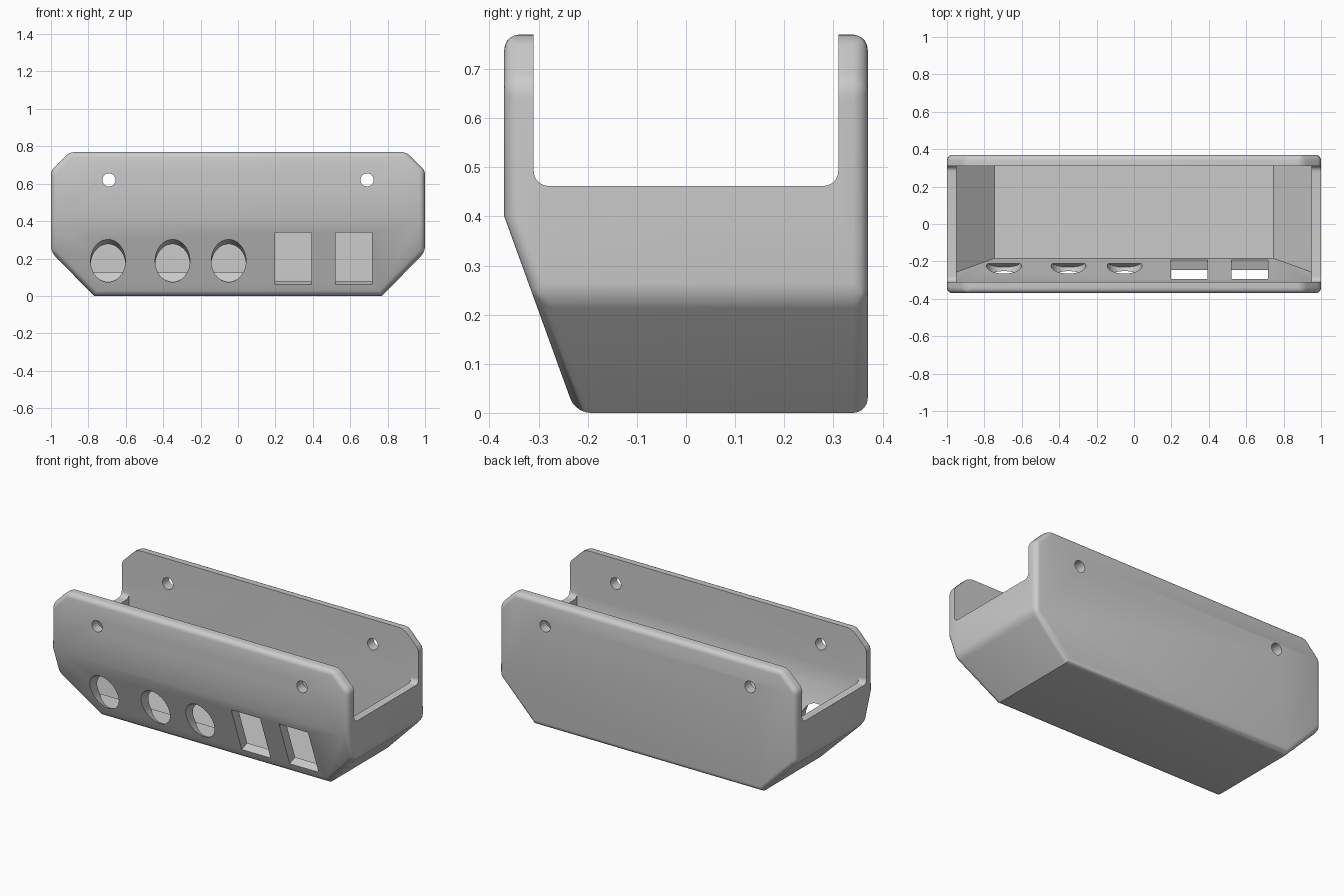
import bpy, bmesh, math
from mathutils import Vector, Matrix

if "Cube" in bpy.data.objects:
    bpy.data.objects.remove(bpy.data.objects["Cube"], do_unlink=True)

grey = bpy.data.materials.new("plain grey")
grey.use_nodes = True
colour = (0.6, 0.6, 0.6, 1)
grey.diffuse_color = colour
grey.node_tree.nodes["Principled BSDF"].inputs["Base Color"].default_value = colour

SLOPE = math.atan2(0.145, 0.4)                      # lean of the front panel
NORMAL = Vector((0, -math.cos(SLOPE), -math.sin(SLOPE)))


def to_object(bm, name):
    bmesh.ops.recalc_face_normals(bm, faces=bm.faces)
    mesh = bpy.data.meshes.new(name)
    bm.to_mesh(mesh)
    bm.free()
    obj = bpy.data.objects.new(name, mesh)
    bpy.context.collection.objects.link(obj)
    obj.data.materials.append(grey)
    return obj


def tray_solid(half_profile, depth, crease_y):
    """Mirrored x-z profile extruded along y, with the lower front sliced off."""
    bm = bmesh.new()
    outline = half_profile + [(-x, z) for x, z in reversed(half_profile)]
    face = bm.faces.new([bm.verts.new((x, -depth, z)) for x, z in outline])
    extruded = bmesh.ops.extrude_face_region(bm, geom=[face])["geom"]
    bmesh.ops.translate(bm, vec=(0, 2 * depth, 0),
                        verts=[v for v in extruded if isinstance(v, bmesh.types.BMVert)])
    cut = bmesh.ops.bisect_plane(bm, geom=bm.verts[:] + bm.edges[:] + bm.faces[:],
                                 plane_co=(0, crease_y, 0.4), plane_no=NORMAL, clear_outer=True)
    rim = [e for e in bm.edges if e.is_boundary]
    bmesh.ops.holes_fill(bm, edges=rim)
    bmesh.ops.recalc_face_normals(bm, faces=bm.faces)
    return bm


def box(size, centre):
    bm = bmesh.new()
    bmesh.ops.create_cube(bm, size=1, matrix=Matrix.Translation(centre) @ Matrix.Diagonal((*size, 1)))
    return bm


def cut_with(target, cutter):
    mod = target.modifiers.new("cut", "BOOLEAN")
    mod.operation = "DIFFERENCE"
    mod.solver = "EXACT"
    mod.object = cutter
    bpy.context.view_layer.objects.active = target
    bpy.ops.object.modifier_apply(modifier=mod.name)
    bpy.data.objects.remove(cutter, do_unlink=True)


# Outer shell with rounded rims
bm = tray_solid([(0.77, 0), (1, 0.235), (1, 0.67), (0.9, 0.77)], 0.37, -0.37)


def is_rounded(edge):
    a, b = (v.co for v in edge.verts)
    crease = all(abs(p.z - 0.4) < 0.01 for p in (a, b))
    bottom_corner = max(a.z, b.z) < 0.01 and abs(a.x - b.x) < 0.01
    return not crease and not bottom_corner


bmesh.ops.bevel(bm, geom=[e for e in bm.edges if is_rounded(e)], offset=0.03,
                segments=5, profile=0.5, affect="EDGES", clamp_overlap=True)
enclosure = to_object(bm, "enclosure_shell")

# Inner cavity, open at the top
cut_with(enclosure, to_object(
    tray_solid([(0.745, 0.05), (0.95, 0.255), (0.95, 1)], 0.31, -0.31), "cavity_cutter"))

# Side openings with filleted lower corners
bm = box((2.4, 0.62, 0.6), (0, 0, 0.762))
low = [e for e in bm.edges if all(v.co.z < 0.5 for v in e.verts)
       and abs(e.verts[0].co.x - e.verts[1].co.x) > 1]
bmesh.ops.bevel(bm, geom=low, offset=0.03, segments=6, profile=0.5, affect="EDGES")
cut_with(enclosure, to_object(bm, "side_opening_cutter"))


def drill(x, y, z, radius, depth, tilt):
    bm = bmesh.new()
    bmesh.ops.create_cone(bm, cap_ends=True, segments=48, radius1=radius, radius2=radius, depth=depth,
                          matrix=Matrix.Translation((x, y, z)) @ Matrix.Rotation(math.pi / 2 + tilt, 4, "X"))
    cut_with(enclosure, to_object(bm, "hole_cutter"))


def panel_y(z):
    return -0.37 + (0.4 - z) * math.tan(SLOPE)


# Screw holes through the front and back walls
for x in (-0.69, 0.69):
    drill(x, 0, 0.62, 0.035, 1, 0)

# Round control holes in the leaning panel
for x in (-0.695, -0.35, -0.05):
    drill(x, panel_y(0.188), 0.188, 0.093, 0.2, -SLOPE)

# Rectangular switch openings in the leaning panel
for x in (0.295, 0.618):
    bm = box((0.195, 0.2, 0.298), (0, 0, 0))
    bmesh.ops.transform(bm, verts=bm.verts, matrix=Matrix.Translation(
        (x, panel_y(0.2), 0.2)) @ Matrix.Rotation(SLOPE, 4, "X"))
    cut_with(enclosure, to_object(bm, "switch_cutter"))

# Smooth rounded rims, crisp cut edges
bpy.ops.object.select_all(action="DESELECT")
enclosure.select_set(True)
bpy.context.view_layer.objects.active = enclosure
bpy.ops.object.shade_smooth_by_angle(angle=math.radians(30))
